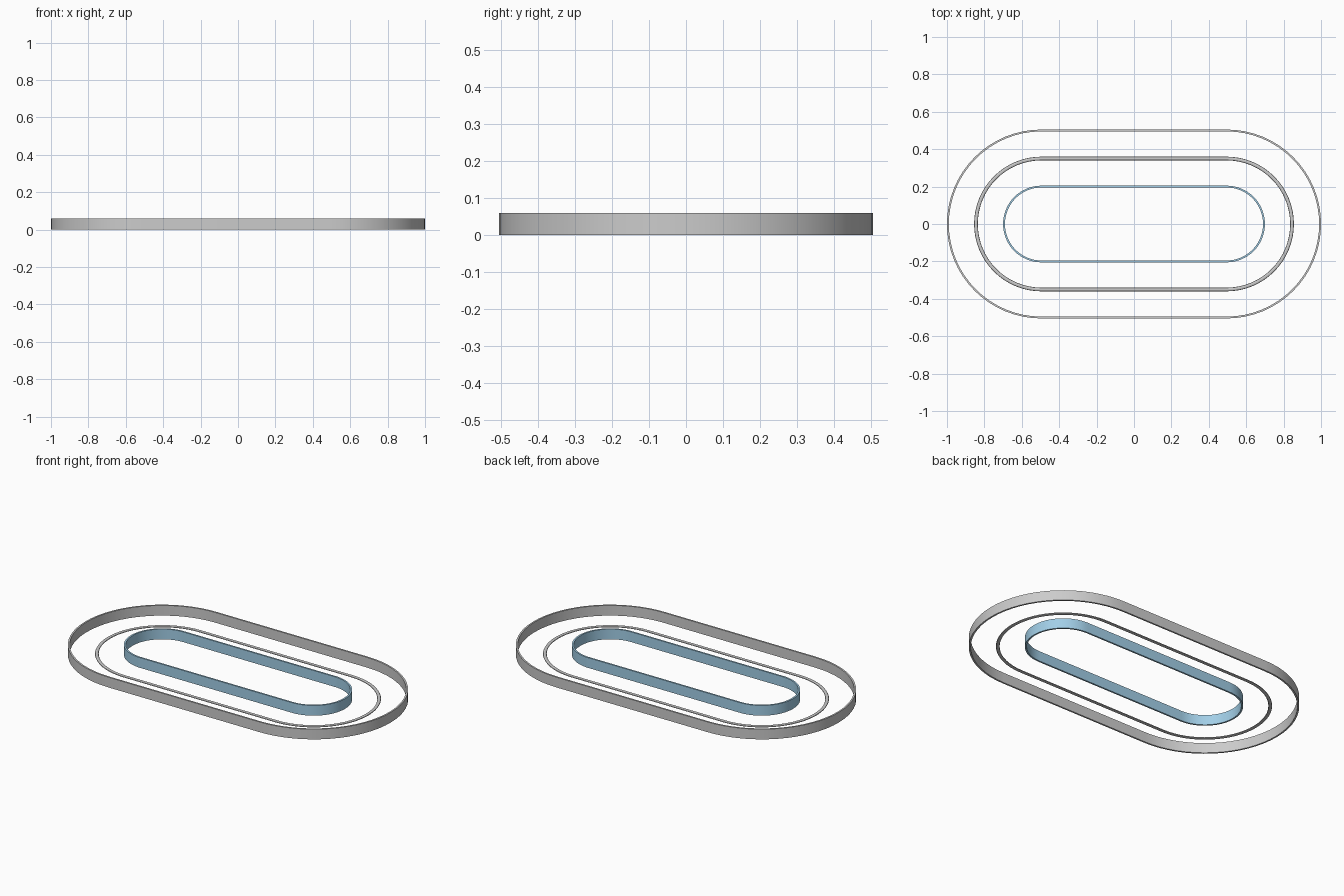
import bpy, bmesh, math

if "Cube" in bpy.data.objects:
    bpy.data.objects.remove(bpy.data.objects["Cube"])

HALF = 0.495   # half length of the straights
SEG = 32       # segments per half-circle end


def stadium(profile, name, color=None):
    """Sweep a closed (radius, z) profile around an oval track path."""
    bm = bmesh.new()
    rings = []
    for side in (1, -1):
        for i in range(SEG + 1):
            a = -math.pi / 2 + math.pi * i / SEG
            c, s = side * math.cos(a), side * math.sin(a)
            rings.append([bm.verts.new((side * HALF + r * c, r * s, z)) for r, z in profile])
    n = len(profile)
    for k, ring in enumerate(rings):
        nxt = rings[(k + 1) % len(rings)]
        for j in range(n):
            m = (j + 1) % n
            bm.faces.new((ring[j], nxt[j], nxt[m], ring[m]))
    bmesh.ops.recalc_face_normals(bm, faces=bm.faces[:])
    mesh = bpy.data.meshes.new(name)
    bm.to_mesh(mesh)
    bm.free()
    ob = bpy.data.objects.new(name, mesh)
    bpy.context.collection.objects.link(ob)
    if color:
        mat = bpy.data.materials.new(name + "_paint")
        mat.diffuse_color = color
        mat.use_nodes = True
        mat.node_tree.nodes["Principled BSDF"].inputs["Base Color"].default_value = mat.diffuse_color
        mesh.materials.append(mat)
    bpy.context.view_layer.objects.active = ob
    bpy.ops.object.select_all(action='DESELECT')
    ob.select_set(True)
    bpy.ops.object.shade_smooth_by_angle(angle=math.radians(25))
    return ob


def wall(r, h=0.06, t=0.005):
    return [(r - t, 0), (r + t, 0), (r + t, h), (r - t, h)]


# Outer and inner boundary walls
stadium(wall(0.5), "outer_wall")
stadium(wall(0.2), "inner_wall", (0.36, 0.62, 0.80, 1))

# Low rounded guide line in the middle of the lane
oval = [(0.35 + 0.01 * math.cos(math.tau * i / 12),
         0.005 + 0.005 * math.sin(math.tau * i / 12)) for i in range(12)]
stadium(oval, "guide_line")
